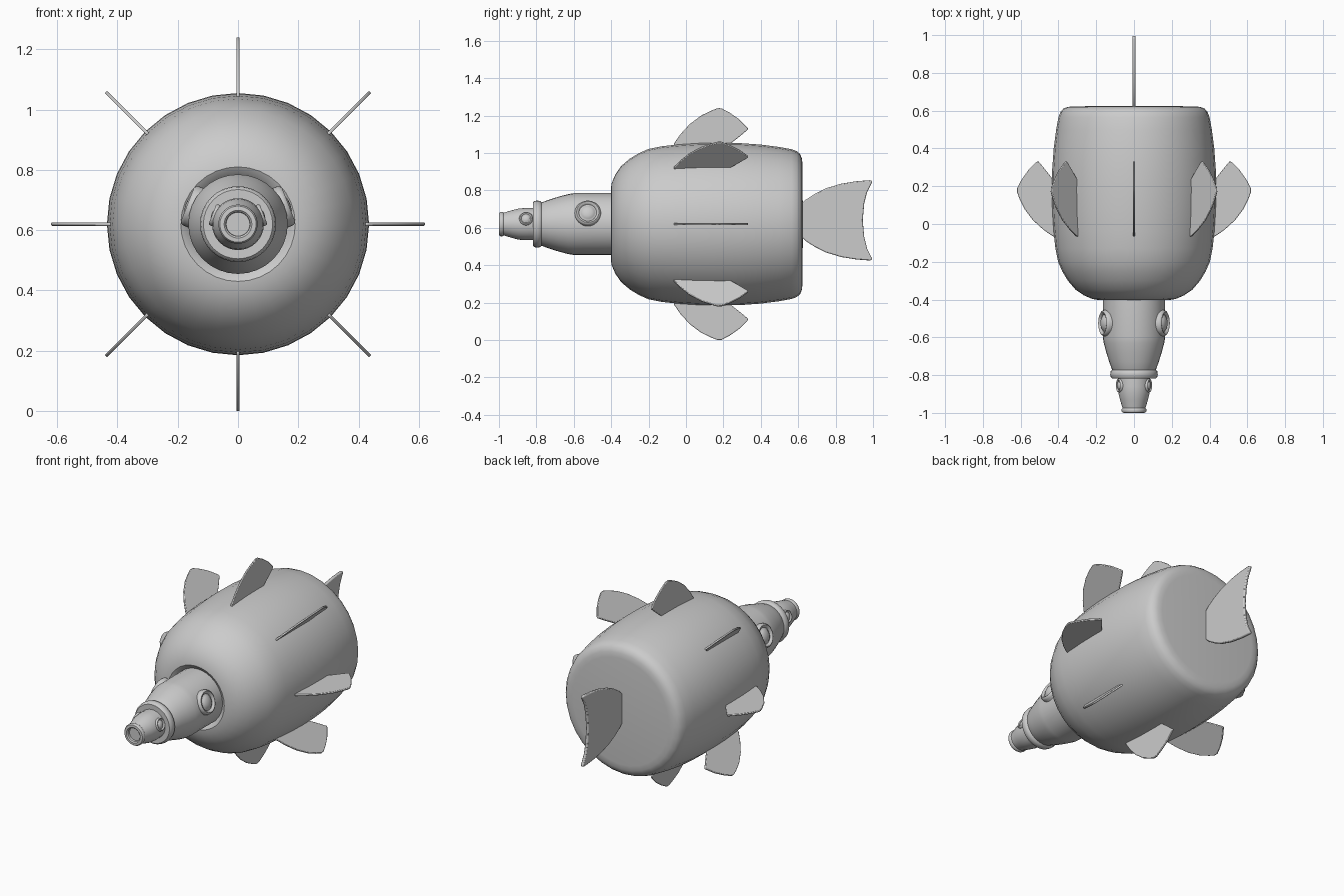
import bpy, bmesh, math
from mathutils import Vector, Matrix

if "Cube" in bpy.data.objects:
    bpy.data.objects.remove(bpy.data.objects["Cube"])

CZ = 0.62  # height of the long axis


def finish(name, bm, angle):
    bmesh.ops.remove_doubles(bm, verts=bm.verts, dist=1e-5)
    bmesh.ops.recalc_face_normals(bm, faces=bm.faces)
    mesh = bpy.data.meshes.new(name)
    bm.to_mesh(mesh)
    bm.free()
    obj = bpy.data.objects.new(name, mesh)
    bpy.context.collection.objects.link(obj)
    bpy.context.view_layer.objects.active = obj
    obj.select_set(True)
    bpy.ops.object.shade_smooth_by_angle(angle=math.radians(angle))
    obj.select_set(False)
    return obj


def lathe(name, profile, origin, axis, sides=32, scale=1.0, angle=40):
    """Spin (radius, height) points around an axis through origin."""
    rot = Vector(axis).to_track_quat('Z', 'Y').to_matrix().to_4x4()
    m = Matrix.Translation(origin) @ rot @ Matrix.Scale(scale, 4)
    bm = bmesh.new()
    rings = []
    for r, h in profile:
        if r == 0:
            rings.append([bm.verts.new(m @ Vector((0, 0, h)))] * sides)
            continue
        rings.append([bm.verts.new(m @ Vector((r * math.cos(a), r * math.sin(a), h)))
                      for a in (2 * math.pi * i / sides for i in range(sides))])
    for a, b in zip(rings, rings[1:]):
        for i in range(sides):
            j = (i + 1) % sides
            bm.faces.new(list(dict.fromkeys((a[i], a[j], b[j], b[i]))))
    return finish(name, bm, angle)


def blade(name, outline, thick, angle):
    """Thin plate from (y, radius) points, turned about the long axis."""
    bm = bmesh.new()
    rot = Matrix.Translation((0, 0, CZ)) @ Matrix.Rotation(angle, 4, 'Y')
    sides = [[bm.verts.new(rot @ Vector((s * thick / 2, y, r))) for y, r in outline]
             for s in (-1, 1)]
    n = len(outline)
    for side in sides:
        bm.faces.new(side)
    for i in range(n):
        j = (i + 1) % n
        bm.faces.new((sides[0][i], sides[0][j], sides[1][j], sides[1][i]))
    obj = finish(name, bm, 30)
    bev = obj.modifiers.new("soft_edge", 'BEVEL')
    bev.width = thick * 0.3
    bev.segments = 2
    return obj


AXIS = (0, 1, 0)
MID = (0, 0, CZ)

# Barrel body with a dished front and a flat rear
lathe("body", [(0, -.36), (.155, -.37), (.17, -.39), (.19, -.402), (.22, -.397),
               (.265, -.378), (.31, -.347), (.35, -.30), (.38, -.25), (.402, -.20),
               (.416, -.13), (.426, -.04), (.433, .07), (.435, .18), (.433, .29),
               (.425, .40), (.412, .50), (.40, .565), (.39, .592), (.375, .61),
               (.35, .62), (.32, .623), (0, .625)], MID, AXIS)

# Neck and nozzle
lathe("neck", [(.165, -.36), (.165, -.60), (.16, -.63), (.147, -.68), (.131, -.73),
               (.113, -.78), (.10, -.80), (0, -.80)], MID, AXIS)
lathe("collar", [(.07, -.775), (.115, -.772), (.123, -.779), (.126, -.795),
                 (.123, -.811), (.115, -.819), (.07, -.818)], MID, AXIS)
lathe("nozzle", [(.085, -.80), (.086, -.86), (.083, -.895), (.074, -.93),
                 (.059, -.98), (0, -.98)], MID, AXIS)
lathe("nozzle_rim", [(.05, -.974), (.060, -.974), (.065, -.980), (.065, -.992),
                     (.060, -.999), (.046, -1.0), (.040, -.994), (.039, -.975),
                     (0, -.975)], MID, AXIS)

# Round portholes, a large and a small pair
PORT = [(.07, -.045), (.07, .001), (.067, .010), (.060, .015), (.052, .012),
        (.047, .003), (.043, .003), (.036, .011), (.022, .018), (0, .021)]
for size, y, radius, scale in (("large", -.525, .165, 1.0), ("small", -.855, .083, .53)):
    for side, s in (("left", -1), ("right", 1)):
        d = Vector((s * math.cos(.37), 0, math.sin(.37)))
        lathe(f"{size}_porthole_{side}", PORT, Vector((0, y, CZ)) + d * radius, d,
              scale=scale, angle=50)

# Eight fins around the body
FIN = [(-.065, .415), (-.065, .43), (-.03, .48), (.02, .535), (.08, .58), (.135, .607),
       (.17, .62), (.19, .619), (.235, .595), (.285, .56), (.33, .515), (.332, .506),
       (.28, .463), (.235, .428), (.225, .415)]
for i in range(8):
    blade(f"body_fin_{i + 1}", FIN, .011, i * math.pi / 4)

# Tail fin with a hollow trailing edge
half = [(.61, .08), (.64, .110), (.69, .143), (.75, .172), (.83, .196), (.91, .209),
        (.985, .215), (.998, .208), (.992, .198), (.968, .15), (.953, .09)]
tail = [(y, h + .02) for y, h in half] + [(.945, .02)] + [(y, .02 - h) for y, h in reversed(half)]
blade("tail_fin", tail, .018, 0)
